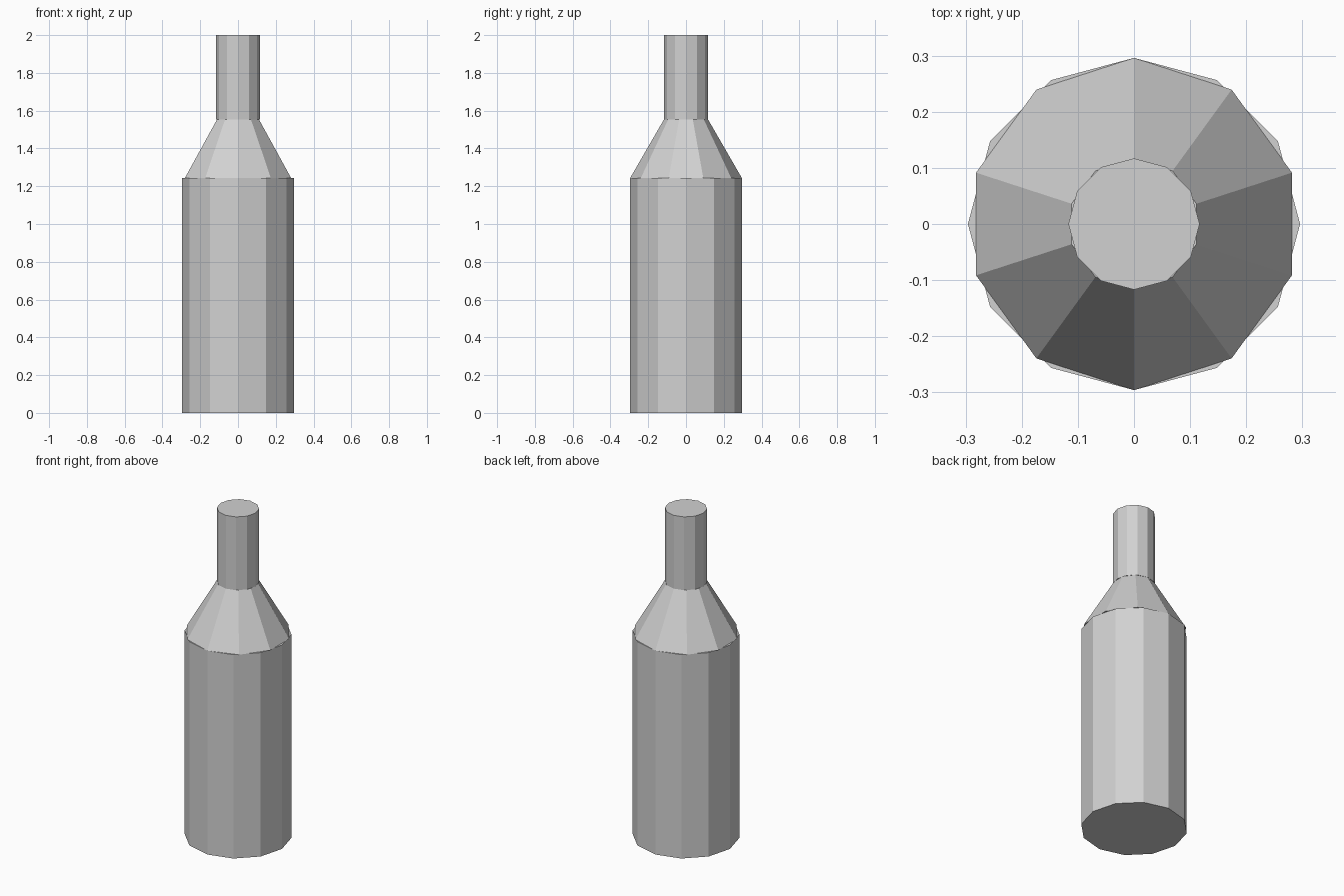
import bpy
from math import pi

cube = bpy.data.objects.get("Cube")
if cube:
    bpy.data.objects.remove(cube, do_unlink=True)

# Single plain grey material
grey = bpy.data.materials.new("light_grey")
grey.use_nodes = True
colour = (0.64, 0.64, 0.64, 1)
grey.diffuse_color = colour
grey.node_tree.nodes["Principled BSDF"].inputs["Base Color"].default_value = colour


def section(name, sides, r_bottom, r_top, z_bottom, z_top):
    """Flat-faced round section with one corner pointing to the back."""
    bpy.ops.mesh.primitive_cone_add(
        vertices=sides, radius1=r_bottom, radius2=r_top,
        depth=z_top - z_bottom, location=(0, 0, (z_bottom + z_top) / 2))
    obj = bpy.context.object
    obj.name = name
    # Put a corner exactly on the +y axis
    first = obj.data.vertices[0].co.xy
    turn = pi / 2 - first.angle_signed((1, 0))
    obj.rotation_euler.z = turn % (2 * pi / sides)
    if min(abs(first.x), abs(first.y)) < 1e-4 and first.y > 0:
        obj.rotation_euler.z = 0
    obj.data.materials.append(grey)
    return obj


BODY_R, NECK_R = 0.296, 0.117
SHOULDER_Z, NECK_Z = 1.243, 1.553

section("body", 12, BODY_R, BODY_R, 0, SHOULDER_Z)
section("shoulder", 10, BODY_R, NECK_R, SHOULDER_Z, NECK_Z)
section("neck", 12, NECK_R, NECK_R, NECK_Z, 2)
